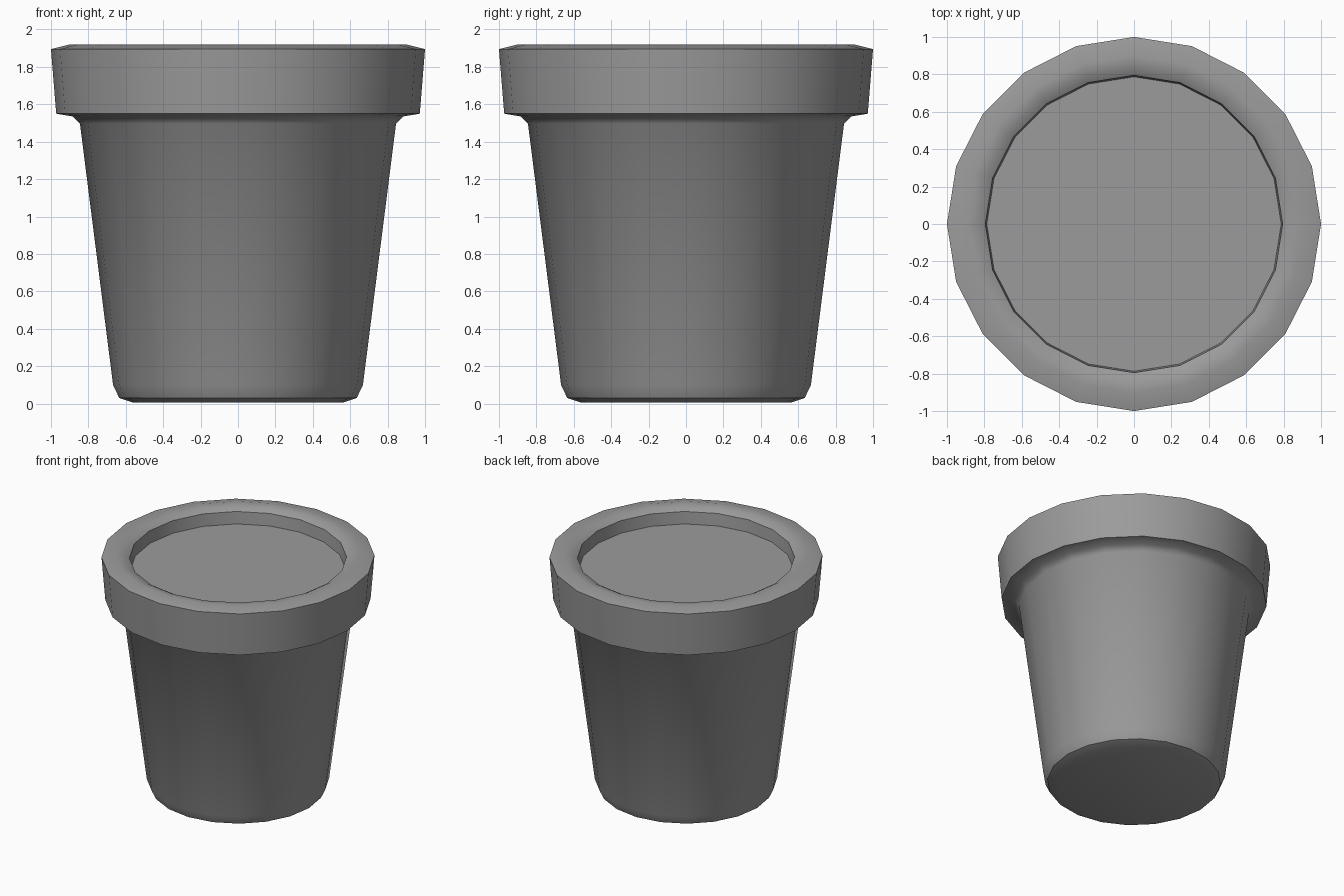
import bpy, bmesh, math

if "Cube" in bpy.data.objects:
    bpy.data.objects.remove(bpy.data.objects["Cube"])

SIDES = 20

# Dark grey shared by both parts
grey = bpy.data.materials.new("dark_grey")
grey.diffuse_color = (0.33, 0.33, 0.33, 1)
grey.use_nodes = True
grey.node_tree.nodes["Principled BSDF"].inputs["Base Color"].default_value = grey.diffuse_color


def lathe(name, profile, cap_start=False):
    """Revolve an (r, z) profile around z; optionally fill the first ring."""
    bm = bmesh.new()
    rings = []
    for r, z in profile:
        rings.append([bm.verts.new((r * math.cos(2 * math.pi * i / SIDES),
                                    r * math.sin(2 * math.pi * i / SIDES), z))
                      for i in range(SIDES)])
    for low, high in zip(rings, rings[1:]):
        for i in range(SIDES):
            j = (i + 1) % SIDES
            bm.faces.new((low[i], low[j], high[j], high[i]))
    if cap_start:
        bm.faces.new(list(reversed(rings[0])))
    mesh = bpy.data.meshes.new(name)
    bm.to_mesh(mesh)
    bm.free()
    mesh.materials.append(grey)
    obj = bpy.data.objects.new(name, mesh)
    bpy.context.collection.objects.link(obj)
    bpy.ops.object.select_all(action='DESELECT')
    obj.select_set(True)
    bpy.context.view_layer.objects.active = obj
    bpy.ops.object.shade_smooth_by_angle(angle=math.radians(40))
    return obj


# Pot: base, tapered wall, overhanging rim and inner lip
lathe("pot", [
    (0.56, 0.005), (0.635, 0.03), (0.668, 0.10),    # rounded foot
    (0.845, 1.497), (0.885, 1.535),                 # wall and neck
    (0.972, 1.55), (1.0, 1.895),                    # rim band
    (0.90, 1.92), (0.835, 1.91), (0.795, 1.887),    # rim top
    (0.787, 1.79),                                  # inner lip
], cap_start=True)

# Soil: flat disc just below the rim
bpy.ops.mesh.primitive_circle_add(vertices=SIDES, radius=0.787, fill_type='NGON',
                                  location=(0, 0, 1.79))
soil = bpy.context.object
soil.name = "soil"
soil.data.materials.append(grey)
